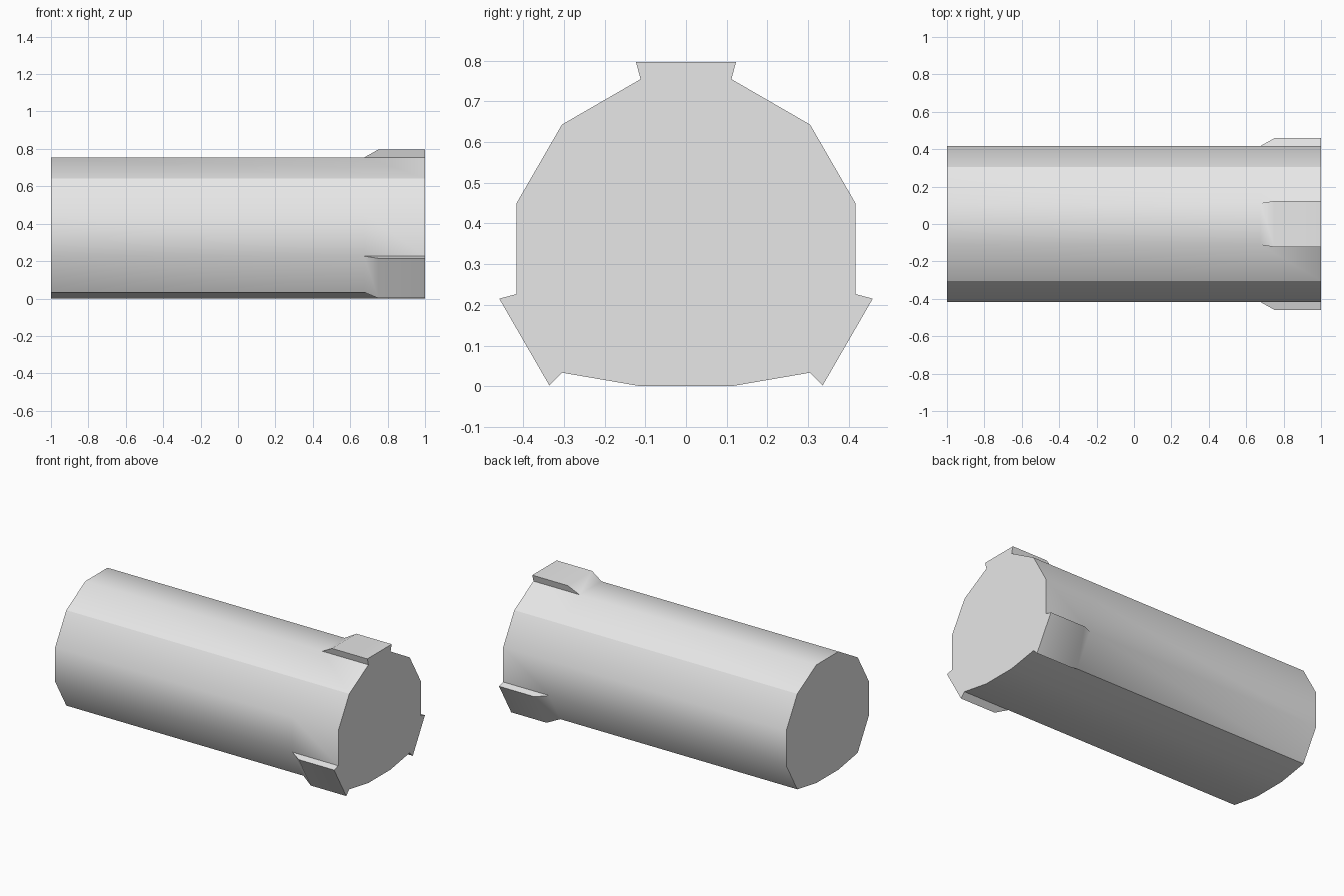
import bpy, bmesh
from math import sin, cos, radians, degrees

old = bpy.data.objects.get("Cube")
if old:
    bpy.data.objects.remove(old)

SIDES, RADIUS, LUG_RADIUS, AXIS_Z = 12, 0.431, 0.475, 0.338
BACK, RAMP_START, RAMP_END, FRONT = -1.0, 0.675, 0.75, 1.0
LUG_SECTORS = (2, 6, 10)      # faces pointing up, and down to either side
SHARP_CORNERS = (2, 3 + 1)    # lengthwise creases beside the crown

grey = bpy.data.materials.new("grey")
grey.use_nodes = True
colour = (0.8, 0.8, 0.8, 1)
grey.diffuse_color = colour
grey.node_tree.nodes["Principled BSDF"].inputs["Base Color"].default_value = colour


def corner(i, radius=RADIUS):
    """Corner of the section, with the underside flattened."""
    a = radians(15 + 30 * (i % SIDES))
    return radius * cos(a), max(0.0, AXIS_Z + radius * sin(a))


bm = bmesh.new()


def ring(x):
    return [bm.verts.new((x, *corner(i))) for i in range(SIDES)]


# Barrel walls, with a lug raised from every chosen sector of the end section
back, middle, front = ring(BACK), ring(RAMP_START), ring(FRONT)
cap = []
for i in range(SIDES):
    j = (i + 1) % SIDES
    bm.faces.new((back[i], middle[i], middle[j], back[j]))
    cap.append(front[i])
    sector = i
    if sector in LUG_SECTORS:
        a, b = [bm.verts.new((RAMP_END, *corner(k, LUG_RADIUS))) for k in (i, j)]
        c, d = [bm.verts.new((FRONT, *corner(k, LUG_RADIUS))) for k in (i, j)]
        bm.faces.new((middle[i], a, b, middle[j]))
        bm.faces.new((a, c, d, b))
        bm.faces.new((middle[i], front[i], c, a))
        bm.faces.new((middle[j], b, d, front[j]))
        cap += [c, d]
    else:
        bm.faces.new((middle[i], front[i], front[j], middle[j]))

# Flat ends
bm.faces.new(cap)
bm.faces.new(back)
bmesh.ops.recalc_face_normals(bm, faces=bm.faces)

# Smooth shading, keeping hard corners and the two creases beside the crown
for f in bm.faces:
    f.smooth = True
for e in bm.edges:
    e.smooth = degrees(e.calc_face_angle(0)) < 35
for side in (1, 4):
    for a, b in ((back, middle), (middle, front)):
        bm.edges.get((a[side], b[side])).smooth = False

mesh = bpy.data.meshes.new("lugged_barrel")
bm.to_mesh(mesh)
bm.free()
mesh.materials.append(grey)
barrel = bpy.data.objects.new("lugged_barrel", mesh)
bpy.context.collection.objects.link(barrel)
